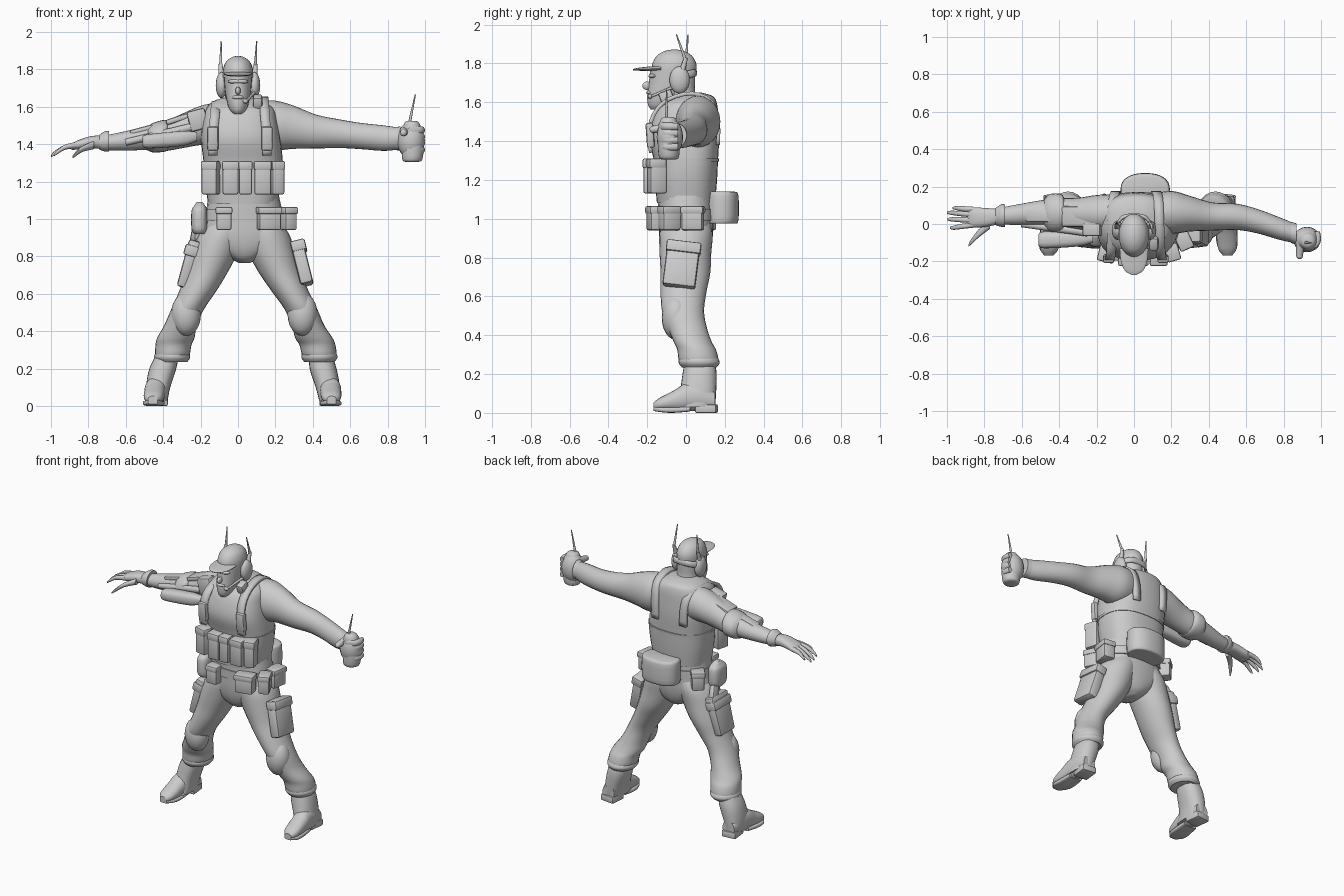
import bpy, bmesh, math
from mathutils import Vector, Euler

if "Cube" in bpy.data.objects:
    bpy.data.objects.remove(bpy.data.objects["Cube"], do_unlink=True)

grey = bpy.data.materials.new("plain_grey")
grey.use_nodes = True
grey.diffuse_color = (0.6, 0.6, 0.6, 1)
grey.node_tree.nodes["Principled BSDF"].inputs["Base Color"].default_value = (0.6, 0.6, 0.6, 1)


def finish(name, bm, angle=45):
    bmesh.ops.recalc_face_normals(bm, faces=bm.faces)
    mesh = bpy.data.meshes.new(name)
    bm.to_mesh(mesh)
    bm.free()
    mesh.materials.append(grey)
    ob = bpy.data.objects.new(name, mesh)
    bpy.context.collection.objects.link(ob)
    bpy.ops.object.select_all(action='DESELECT')
    ob.select_set(True)
    bpy.context.view_layer.objects.active = ob
    bpy.ops.object.shade_smooth_by_angle(angle=math.radians(angle))
    return ob


def spline(rows, steps=4):
    """Smoothly interpolate rows of numbers."""
    out = []
    for i in range(len(rows) - 1):
        a, b, c, d = (rows[max(0, min(len(rows) - 1, i + k))] for k in (-1, 0, 1, 2))
        for s in range(steps):
            t = s / steps
            out.append([q + 0.5 * t * (r - p + t * (2 * p - 5 * q + 4 * r - s4 + t * (3 * (q - r) + s4 - p)))
                        for p, q, r, s4 in zip(a, b, c, d)])
    return out + [list(rows[-1])]


def loft(name, rows, axis='z', power=2.0, sides=24, steps=4):
    """Rows are centre x, y, z and two half widths across the axis."""
    u, v = {'x': (1, 2), 'y': (0, 2), 'z': (0, 1)}[axis]
    bm = bmesh.new()
    rings = []
    for row in spline(rows, steps):
        ring = []
        for k in range(sides):
            t = 2 * math.pi * k / sides
            c, s = math.cos(t), math.sin(t)
            p = list(row[:3])
            p[u] += row[3] * math.copysign(abs(c) ** (2 / power), c)
            p[v] += row[4] * math.copysign(abs(s) ** (2 / power), s)
            ring.append(bm.verts.new(p))
        rings.append(ring)
    for a, b in zip(rings, rings[1:]):
        for k in range(sides):
            n = (k + 1) % sides
            bm.faces.new((a[k], a[n], b[n], b[k]))
    bm.faces.new(rings[0])
    bm.faces.new(rings[-1])
    return finish(name, bm)


def box(name, centre, size, rot=(0, 0, 0), bevel=0.012, taper=1.0):
    bm = bmesh.new()
    bmesh.ops.create_cube(bm, size=1)
    turn = Euler([math.radians(r) for r in rot]).to_matrix()
    for v in bm.verts:
        k = taper if v.co.z < 0 else 1
        p = Vector((v.co.x * size[0] * k, v.co.y * size[1] * k, v.co.z * size[2]))
        v.co = turn @ p + Vector(centre)
    bmesh.ops.bevel(bm, geom=bm.edges[:], offset=bevel, segments=2, affect='EDGES', profile=0.5)
    return finish(name, bm, 35)


def ball(name, centre, radii):
    bm = bmesh.new()
    bmesh.ops.create_uvsphere(bm, u_segments=20, v_segments=12, radius=1)
    for v in bm.verts:
        v.co = Vector(centre) + Vector(a * b for a, b in zip(v.co, radii))
    return finish(name, bm)


def rod(name, a, b, r0, r1):
    a, b = Vector(a), Vector(b)
    bm = bmesh.new()
    bmesh.ops.create_cone(bm, cap_ends=True, segments=14, radius1=r0, radius2=r1, depth=(b - a).length)
    q = (b - a).to_track_quat('Z', 'Y').to_matrix()
    for v in bm.verts:
        v.co = q @ v.co + (a + b) / 2
    return finish(name, bm)


def strap(name, pts, width, thick=0.02):
    """Ribbon through the points, wide along x."""
    bm = bmesh.new()
    rows = [[bm.verts.new((x + s * width / 2, y, z)) for s in (-1, 1)] for x, y, z in spline(pts, 3)]
    for a, b in zip(rows, rows[1:]):
        bm.faces.new((a[0], a[1], b[1], b[0]))
    ob = finish(name, bm)
    mod = ob.modifiers.new("thickness", 'SOLIDIFY')
    mod.thickness, mod.offset = thick, 0
    return ob


# Trunk
loft("trouser_hips", [(.035, 0, .765, .03, .06), (.035, 0, .79, .08, .1), (.035, 0, .84, .16, .125),
                      (.035, 0, .91, .222, .138), (.035, 0, 1.0, .21, .142), (.03, 0, 1.12, .19, .145)], power=2.3)
loft("vest", [(.025, 0, 1.08, .185, .15), (.028, 0, 1.2, .205, .16), (.028, 0, 1.3, .212, .165),
              (.015, -.012, 1.42, .212, .183), (.01, -.005, 1.52, .2, .172), (.01, .01, 1.59, .18, .15),
              (0, .03, 1.63, .13, .11), (0, .02, 1.65, .07, .06)], power=2.5, sides=32)
loft("vest_lower_band", [(.028, 0, 1.295, .216, .169), (.028, 0, 1.31, .216, .171)], power=2.5, sides=32)
loft("belt", [(.035, 0, .99, .214, .148), (.035, 0, 1.05, .207, .15)], power=2.4, sides=32)
for side, x, top in (("left", .155, 1.645), ("right", -.135, 1.62)):
    s = 1 if x > 0 else -1
    strap(side + "_vest_strap", [(x, -.18, 1.34), (x, -.192, 1.43), (x - .01 * s, -.165, 1.54),
          (x - .015 * s, -.09, top - .03), (x - .02 * s, .03, top), (x - .025 * s, .13, top - .04),
          (x - .035 * s, .164, 1.5), (x - .04 * s, .165, 1.38)], .05)
    box(side + "_strap_clip", (x, -.185, 1.43), (.06, .04, .13), (4, 0, 0))

# Magazine pouches across the belly
for i, (x, w) in enumerate(((-.145, .085), (-.04, .085), (.04, .07), (.132, .09), (.205, .07))):
    turn = (-14, 0, 0, 0, 16)[i]
    y = (-.155, -.175, -.175, -.175, -.15)[i]
    box(f"magazine_pouch_{i + 1}", (x, y, 1.22), (w, .09, .18), (0, 0, turn))
    box(f"magazine_flap_{i + 1}", (x, y - .003, 1.285), (w + .006, .092, .05), (0, 0, turn), .01)

# Belt pouches, canteen and rear pack
for i, (x, y, w, d, turn) in enumerate(((-.075, -.155, .08, .07, 0), (.165, -.155, .12, .08, 12),
                                        (.265, -.085, .07, .1, 25), (.265, .035, .08, .11, -8),
                                        (-.16, .1, .08, .09, 40))):
    box(f"belt_pouch_{i + 1}", (x, y, 1.0), (w, d, .12), (0, 0, turn))
    box(f"belt_pouch_flap_{i + 1}", (x, y, 1.045), (w + .01, d + .01, .04), (0, 0, turn), .01)
loft("canteen", [(-.205, -.05, .92, .03, .05), (-.207, -.05, .95, .042, .07), (-.207, -.05, 1.04, .042, .07),
                 (-.205, -.05, 1.07, .03, .05), (-.205, -.05, 1.09, .015, .02)], power=2.6)
loft("rear_pack", [(.06, .18, .975, .115, .07), (.06, .185, .99, .13, .085), (.06, .185, 1.12, .13, .085),
                   (.06, .18, 1.14, .115, .07)], power=2.3, sides=32)

# Legs, knee pads and boots
legs = {"left": ((.12, .15, .18, .22, .275, .335, .375, .405, .425, .435, .44), (.44, .455, .48, .49), (.49, .5)),
        "right": ((-.05, -.085, -.125, -.165, -.212, -.268, -.308, -.332, -.345, -.352, -.365),
                  (-.375, -.402, -.427, -.432), (-.43, -.455))}
shape = ((0, 1.0, .09, .12), (0, .92, .123, .137), (-.003, .82, .125, .133), (-.003, .72, .113, .128),
         (-.013, .62, .1, .118), (-.015, .52, .088, .108), (.01, .43, .087, .1), (.035, .365, .1, .098),
         (.055, .325, .096, .1), (.065, .27, .092, .102), (.07, .235, .07, .08))
for side, (lx, bx, fx) in legs.items():
    s = 1 if side == "left" else -1
    loft(side + "_trouser_leg", [(x, *r) for x, r in zip(lx, shape)])
    loft(side + "_trouser_cuff", [(lx[9], .068, .235, .08, .09), (lx[9], .068, .255, .095, .105),
                                  (lx[9], .066, .275, .094, .103), (lx[9], .066, .29, .08, .09)])
    ball(side + "_knee_pad", (lx[5] + .01 * s, -.05, .49), (.08, .075, .115))
    loft(side + "_boot_shaft", [(x, y, z, a, b) for x, (y, z, a, b) in zip(
        bx, ((.07, .28, .06, .075), (.07, .2, .072, .088), (.06, .1, .065, .095), (.04, .03, .056, .11)))], power=2.3)
    foot = ((.15, .06, .045, .05), (.08, .08, .055, .07), (.0, .08, .057, .072), (-.05, .066, .056, .057),
            (-.1, .054, .054, .042), (-.14, .045, .046, .03), (-.168, .035, .025, .018))
    loft(side + "_boot_foot", [(fx[0] + (fx[1] - fx[0]) * (.15 - y) / .31, y, z, a, b) for y, z, a, b in foot],
         'y', 2.2)
    loft(side + "_boot_sole", [(fx[1], -.168, .022, .025, .012), (fx[1], -.13, .017, .05, .013),
         (fx[1] - .005 * s, -.07, .015, .057, .015), ((fx[0] + fx[1]) / 2, .02, .02, .05, .013)], 'y', 4)
    box(side + "_boot_heel", (fx[0], .105, .022), (.1, .11, .044), (0, 0, -6 * s), .008)

# Thigh gear
box("left_thigh_pouch", (.345, -.025, .75), (.07, .17, .21), (-7, -14, 0), .015)
box("left_thigh_flap", (.325, -.012, .85), (.08, .18, .06), (-7, -14, 0))
box("right_holster", (-.265, .0, .76), (.065, .175, .26), (0, 16, 0), .015, .88)
box("right_holster_grip", (-.235, .03, .9), (.04, .06, .1), (25, 10, 0))
box("right_holster_flap", (-.25, .0, .83), (.075, .185, .06), (0, 16, 0))
strap("holster_hanger", [(-.215, .0, .86), (-.215, .0, 1.02)], .03)

# Head, cap and headset
loft("neck", [(0, 0, 1.58, .09, .09), (0, -.02, 1.64, .07, .07), (0, -.025, 1.72, .07, .072),
              (0, -.03, 1.8, .072, .08)])
loft("head", [(0, -.15, 1.562, .022, .03), (0, -.13, 1.585, .045, .065), (0, -.11, 1.63, .06, .09),
              (0, -.085, 1.69, .07, .107), (0, -.07, 1.77, .076, .115)])
ball("nose", (0, -.2, 1.685), (.014, .025, .022))
ball("moustache", (0, -.185, 1.65), (.032, .02, .012))
ball("brow", (0, -.168, 1.735), (.055, .025, .014))
loft("cap", [(0, -.062, 1.755, .081, .116), (0, -.06, 1.8, .08, .113), (0, -.06, 1.84, .064, .09),
             (0, -.06, 1.864, .034, .05), (0, -.06, 1.872, .006, .008)])
loft("cap_brim", [(0, -.13, 1.775, .077, .014), (0, -.2, 1.772, .07, .011), (0, -.25, 1.77, .048, .007),
                  (0, -.272, 1.768, .012, .003)], 'y')
for side, s in (("left", 1), ("right", -1)):
    ball(side + "_ear_cup", (.088 * s, -.033, 1.715), (.031, .052, .07))
    rod(side + "_headset_arm", (.09 * s, -.02, 1.76), (.093 * s, .0, 1.83), .016, .01)
    rod(side + "_antenna", (.093 * s, .0, 1.81), (.095 * s + .005, -.05 if s > 0 else .01, 1.95), .009, .003)
loft("headset_back_band", [(-.09, .0, 1.74, .015, .02), (-.05, .04, 1.75, .012, .02), (.05, .04, 1.75, .012, .02),
                           (.09, .0, 1.74, .015, .02)], 'x')
rod("microphone_arm", (.09, -.06, 1.68), (.045, -.18, 1.63), .008, .006)
ball("microphone", (.04, -.185, 1.63), (.015, .012, .012))
box("shoulder_radio", (.105, -.1, 1.625), (.05, .07, .07), (20, 0, 0))

# Left arm, fist and hand-held device
loft("left_sleeve", [(.1, .06, 1.51, .1, .12), (.2, .062, 1.5, .115, .132), (.3, .055, 1.49, .095, .115),
                     (.42, .04, 1.467, .075, .09), (.55, .038, 1.455, .07, .076), (.66, .015, 1.443, .065, .07),
                     (.78, -.025, 1.432, .06, .068), (.86, -.05, 1.43, .052, .058)], 'x')
loft("left_glove_cuff", [(.84, -.045, 1.43, .056, .062), (.87, -.055, 1.43, .058, .064)], 'x')
ball("left_fist", (.925, -.083, 1.42), (.074, .068, .1))
loft("handheld_device", [(.93, -.088, 1.305, .035, .035), (.932, -.088, 1.32, .054, .052),
                         (.935, -.088, 1.4, .058, .056), (.93, -.09, 1.5, .045, .045), (.928, -.09, 1.525, .025, .025)])
for i in range(4):
    z = 1.475 - i * .035
    loft(f"left_finger_{i + 1}", [(.98, -.04, z, .014, .018), (.983, -.08, z, .017, .02),
         (.967, -.12, z, .018, .02), (.92, -.142, z - .005, .018, .019)], 'y', sides=12)
rod("left_thumb", (.89, -.09, 1.47), (.885, -.17, 1.46), .026, .018)
ball("left_thumb_tip", (.885, -.17, 1.46), (.018, .018, .018))
rod("device_antenna", (.908, -.1, 1.47), (.948, -.1, 1.665), .01, .003)

# Right arm with bracing plates
loft("right_sleeve", [(-.1, .06, 1.51, .1, .115), (-.2, .055, 1.5, .1, .105), (-.3, .055, 1.47, .085, .092),
                      (-.4, .06, 1.44, .078, .078), (-.5, .06, 1.43, .066, .062), (-.62, .05, 1.415, .055, .05),
                      (-.74, .04, 1.405, .042, .036)], 'x')
loft("right_elbow_guard", [(-.37, .06, 1.445, .07, .07), (-.39, .06, 1.445, .1, .085), (-.45, .06, 1.435, .1, .08),
                           (-.48, .06, 1.43, .07, .065)], 'x')
box("upper_arm_plate", (-.29, .04, 1.545), (.2, .11, .03), (0, -18, 0))
box("forearm_plate", (-.48, .045, 1.485), (.2, .07, .03), (0, -15, 0))
box("shoulder_plate", (-.215, -.03, 1.53), (.1, .07, .11), (0, -15, 0))
loft("arm_pod", [(-.51, -.085, 1.415, .03, .025), (-.48, -.085, 1.415, .045, .038), (-.3, -.08, 1.43, .04, .04),
                 (-.22, -.075, 1.44, .025, .025)], 'x', 2.6)
rod("arm_brace_rod", (-.6, .0, 1.41), (-.25, -.045, 1.49), .018, .022)

# Right glove with spread fingers
loft("right_glove_cuff", [(-.69, .045, 1.415, .06, .055), (-.71, .045, 1.415, .06, .055),
                          (-.74, .04, 1.41, .046, .04)], 'x')
loft("right_palm", [(-.73, .04, 1.41, .042, .036), (-.79, .035, 1.41, .05, .032), (-.86, .035, 1.395, .054, .024),
                    (-.89, .035, 1.385, .045, .016)], 'x', 2.4)
for i, (y0, y1, x1, z1) in enumerate(((.078, .085, -.97, 1.35), (.05, .06, -1.0, 1.335),
                                      (.02, .025, -.998, 1.335), (-.005, -.02, -.985, 1.34))):
    loft(f"right_finger_{i + 1}", [(-.86, y0, 1.395, .015, .016), (-.92, (y0 + y1) / 2, 1.385, .014, .014),
         (x1 + .02, y1, z1 + .018, .011, .011), (x1, y1, z1, .005, .006)], 'x', sides=12)
loft("right_thumb", [(-.77, .0, 1.395, .026, .022), (-.83, -.05, 1.375, .022, .016),
                     (-.87, -.095, 1.345, .014, .012), (-.885, -.115, 1.33, .006, .006)], 'x', sides=12)
